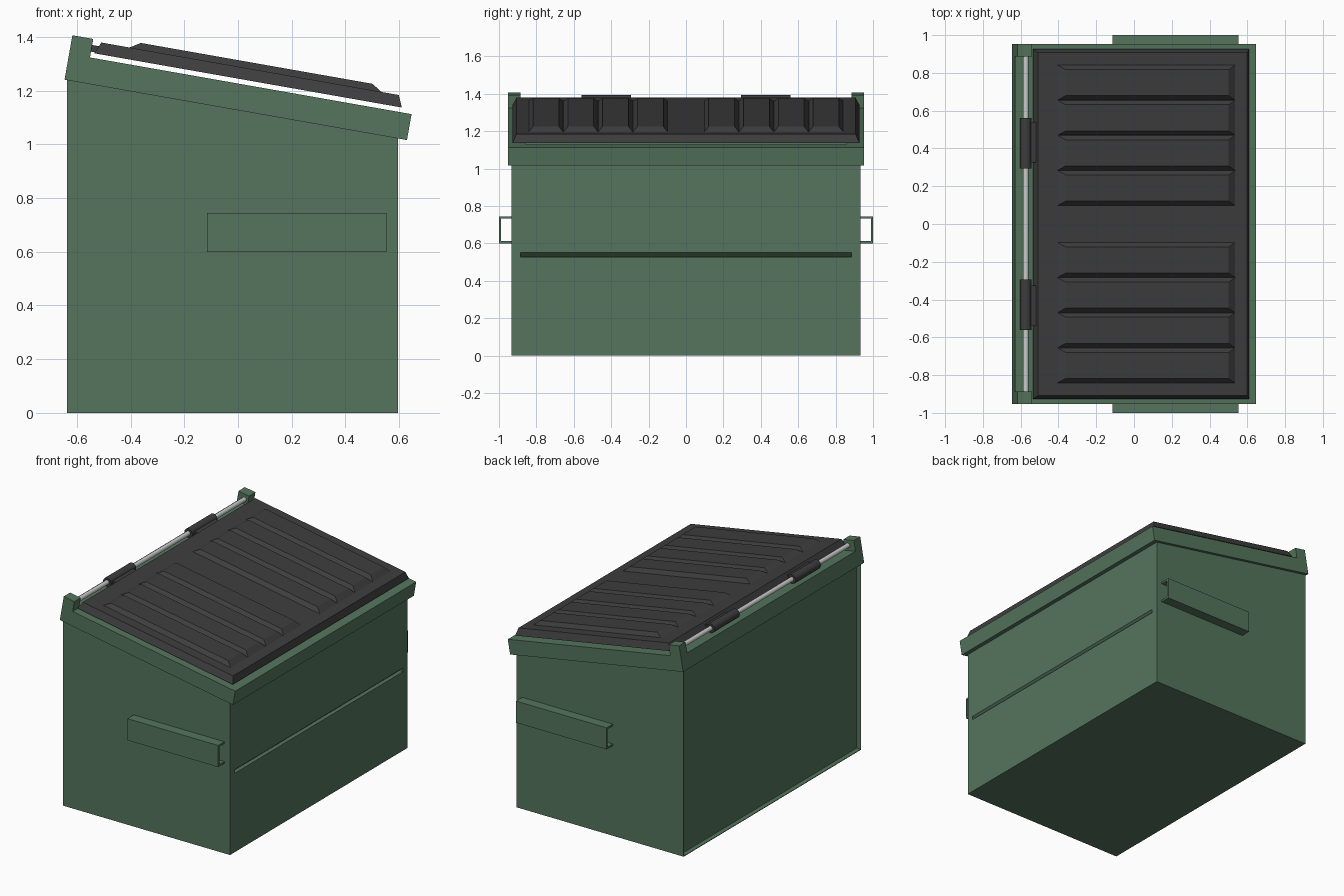
import bpy, bmesh
from math import sin, cos, radians, pi
from mathutils import Vector, Matrix

if "Cube" in bpy.data.objects:
    bpy.data.objects.remove(bpy.data.objects["Cube"])

TILT = radians(10)


def material(name, rgb):
    m = bpy.data.materials.new(name)
    m.diffuse_color = (*rgb, 1)
    m.use_nodes = True
    m.node_tree.nodes["Principled BSDF"].inputs["Base Color"].default_value = m.diffuse_color
    return m


GREEN = material("green_paint", (0.09, 0.178, 0.11))
DARK = material("dark_plastic", (0.048, 0.047, 0.047))


def slope(u, y, v):
    """Point in the tilted frame of the rim: u down the slope, v away from it."""
    return Vector((-0.646 + u * cos(TILT) + v * sin(TILT), y,
                   1.241 - u * sin(TILT) + v * cos(TILT)))


def finish(name, bm, mat):
    bmesh.ops.recalc_face_normals(bm, faces=bm.faces)
    me = bpy.data.meshes.new(name)
    bm.to_mesh(me)
    bm.free()
    if mat:
        me.materials.append(mat)
    ob = bpy.data.objects.new(name, me)
    bpy.context.collection.objects.link(ob)
    return ob


def loft(bm, a, b):
    """Closed solid between two matching loops of points."""
    va, vb = [bm.verts.new(p) for p in a], [bm.verts.new(p) for p in b]
    bm.faces.new(va)
    bm.faces.new(vb)
    for i in range(len(a)):
        j = (i + 1) % len(a)
        bm.faces.new((va[i], va[j], vb[j], vb[i]))


def prism(name, profile, y0, y1, mat=GREEN):
    """XZ profile extruded along y."""
    bm = bmesh.new()
    loft(bm, [(x, y0, z) for x, z in profile], [(x, y1, z) for x, z in profile])
    return finish(name, bm, mat)


def block(bm, u0, u1, y0, y1, v0, v1, du=0.0, dy=0.0):
    """Box in the tilted frame, top inset by du, dy."""
    def rect(a, b, c, d, v):
        return [slope(a, c, v), slope(b, c, v), slope(b, d, v), slope(a, d, v)]
    loft(bm, rect(u0, u1, y0, y1, v0),
         rect(u0 + du, u1 - du, y0 + dy, y1 - dy, v1))


def rod(name, r, y0, y1, centre, mat, sides):
    bm = bmesh.new()
    bmesh.ops.create_cone(bm, cap_ends=True, segments=sides, radius1=r, radius2=r,
                          depth=y1 - y0,
                          matrix=Matrix.Translation((centre.x, (y0 + y1) / 2, centre.z))
                          @ Matrix.Rotation(pi / 2, 4, 'X'))
    ob = finish(name, bm, mat)
    for p in ob.data.polygons:
        p.use_smooth = len(p.vertices) == 4
    ob.data.set_sharp_from_angle(angle=radians(40))
    return ob


# Bin: two side walls, front wall, recessed back panel, floor
X0, X1, Y, T = -0.637, 0.595, 0.934, 0.004


def top(x):
    return 1.265 - (x - X0) * sin(TILT) / cos(TILT)


for s, side in ((-1, "front"), (1, "rear")):
    prism(f"side_wall_{side}", [(X0, 0), (X1, 0), (X1, top(X1)), (X0, top(X0))],
          s * (Y - T), s * Y)
B = X0 + 0.03
prism("hinge_wall", [(B, T), (B + T, T), (B + T, top(B)), (B, top(B))], T - Y, Y - T)
prism("floor", [(X0, 0), (X1 - T, 0), (X1 - T, T), (X0, T)], T - Y, Y - T)

# Loading wall with a pressed crease along most of its width
G = 0.022
outer = [(X1, 0), (X1, top(X1))]
crease = [(X1, 0), (X1, 0.526), (X1 - G, 0.53), (X1, 0.55), (X1, top(X1)),
          (X1 - T, top(X1)), (X1 - T, 0.553), (X1 - G - T, 0.53),
          (X1 - T, 0.523), (X1 - T, 0)]
plain = [(X1, 0), (X1, top(X1)), (X1 - T, top(X1)), (X1 - T, 0)]
prism("loading_wall", crease, -0.885, 0.885)
prism("loading_wall_end_front", plain, T - Y, -0.885)
prism("loading_wall_end_rear", plain, 0.885, Y - T)

# Sloping rim frame
L, H, W = 1.295, 0.098, 0.095
bm = bmesh.new()
for s in (-1, 1):
    block(bm, 0, L, *sorted((s * (0.953 - W), s * 0.953)), 0, H)
block(bm, 0, W, W - 0.953, 0.953 - W, 0, H)
block(bm, L - W, L, W - 0.953, 0.953 - W, 0, H)
finish("rim", bm, GREEN)

# Corner posts that carry the hinge rod
bm = bmesh.new()
for s in (-1, 1):
    block(bm, 0, 0.079, *sorted((s * 0.886, s * 0.953)), H, 0.168)
finish("hinge_posts", bm, GREEN)

# Fork pockets: open C channels
for s, side in ((-1, "front"), (1, "rear")):
    for part, z0, z1, y0, y1 in (("top", 0.732, 0.744, 0.93, 1.0),
                                 ("bottom", 0.6, 0.612, 0.93, 1.0),
                                 ("web", 0.612, 0.732, 0.988, 1.0)):
        prism(f"fork_pocket_{part}_{side}",
              [(-0.115, z0), (0.554, z0), (0.554, z1), (-0.115, z1)], s * y0, s * y1)

# Lid with two groups of four raised ribs
bm = bmesh.new()
block(bm, 0.092, 1.255, -0.927, 0.927, 0.116, 0.160, 0.019, 0.02)
for s in (-1, 1):
    for i in range(4):
        y = 0.0975 + i * 0.186
        block(bm, 0.216, 1.172, *sorted((s * y, s * (y + 0.186))), 0.159, 0.184,
              0.04, 0.024)
finish("lid", bm, DARK)

# Hinge rod, barrels and leaves
C = Vector((-0.573, 0, 1.362))
rod("hinge_rod", 0.015, -0.887, 0.887, C, None, 16)
for s, side in ((-1, "front"), (1, "rear")):
    y0, y1 = sorted((s * 0.295, s * 0.56))
    rod(f"hinge_barrel_{side}", 0.03, y0, y1, C, DARK, 12)
    bm = bmesh.new()
    block(bm, 0.07, 0.115, *sorted((s * 0.325, s * 0.54)), 0.12, 0.145)
    finish(f"hinge_leaf_{side}", bm, DARK)
